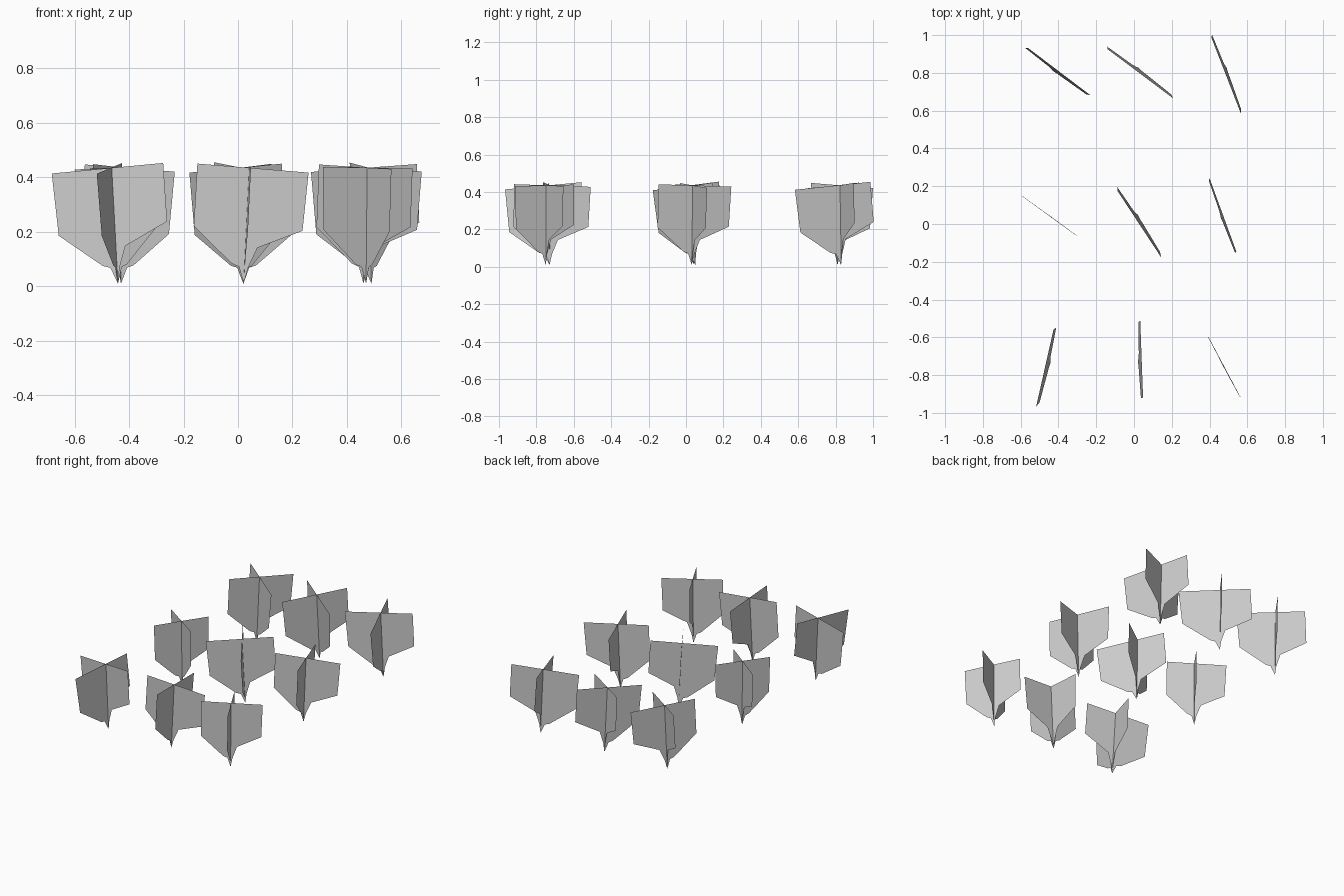
import bpy, bmesh
from math import radians, asin
from mathutils import Matrix, Vector

default_cube = bpy.data.objects.get("Cube")
if default_cube:
    bpy.data.objects.remove(default_cube, do_unlink=True)

# Single grey for every leaf card
grey = bpy.data.materials.new("leaf_grey")
grey.use_nodes = True
grey_value = (0.6, 0.6, 0.6, 1.0)
grey.diffuse_color = grey_value
grey.node_tree.nodes["Principled BSDF"].inputs["Base Color"].default_value = grey_value

# Outline of one upright card: sideways offset and height, stem tip at the bottom
TOP = 0.435
HALF_WIDTH = 0.205
OUTLINE = [(0, 0.01), (0.012, 0.07), (0.04, 0.145), (0.2, 0.22), (HALF_WIDTH, TOP),
           (-HALF_WIDTH, TOP), (-0.2, 0.205), (-0.05, 0.08), (-0.022, 0.07)]

# Each clump: x, y, heading, then the two reaches of the first and of the second card
CLUMPS = {
    "back_right_clump": (-0.43, 0.81, 54, 0.235, 0.175, 0.18, 0.235),
    "back_middle_clump": (0.02, 0.83, 54, 0.175, 0.24, 0.185, 0.25),
    "back_left_clump": (0.49, 0.83, 22, 0.18, 0.24, 0.175, 0.26),
    "centre_right_clump": (-0.44, 0.04, 55, 0.17, 0.18, 0.195, 0.165),
    "centre_clump": (0.02, 0.05, 34, 0.17, 0.24, 0.165, 0.26),
    "centre_left_clump": (0.46, 0.03, 21, 0.23, 0.175, 0.22, 0.195),
    "front_right_clump": (-0.44, -0.73, -12, 0.17, 0.25, 0.17, 0.25),
    "front_middle_clump": (0.02, -0.73, 3, 0.24, 0.17, 0.22, 0.19),
    "front_left_clump": (0.47, -0.75, 29, 0.195, 0.18, 0.17, 0.19),
}


def tilt_from(plus, minus):
    """Sideways tilt that makes one arm of a card reach further than the other."""
    return asin((plus - minus) / 2 / TOP)


def add_card(bm, base, heading, plus, minus, lean):
    """Add one flat leaf card that tilts in its own plane and leans out of it."""
    stretch = (plus + minus) / 2 / HALF_WIDTH
    place = (Matrix.Translation(base)
             @ Matrix.Rotation(radians(heading), 4, 'Z')
             @ Matrix.Rotation(lean, 4, 'X')
             @ Matrix.Rotation(tilt_from(plus, minus), 4, 'Y'))
    corners = [bm.verts.new(place @ Vector((side * stretch, 0, height)))
               for side, height in OUTLINE]
    bm.faces.new(corners)


# Every clump is two crossed cards sharing a stem
for name, (x, y, heading, ahead, behind, leftward, rightward) in CLUMPS.items():
    bm = bmesh.new()
    base = Vector((x, y, 0))
    add_card(bm, base, heading, ahead, behind, lean=0)
    add_card(bm, base, heading + 89, leftward, rightward,
             lean=0.6 * tilt_from(ahead, behind))
    mesh = bpy.data.meshes.new(name)
    bm.to_mesh(mesh)
    bm.free()
    mesh.materials.append(grey)
    bpy.context.collection.objects.link(bpy.data.objects.new(name, mesh))
